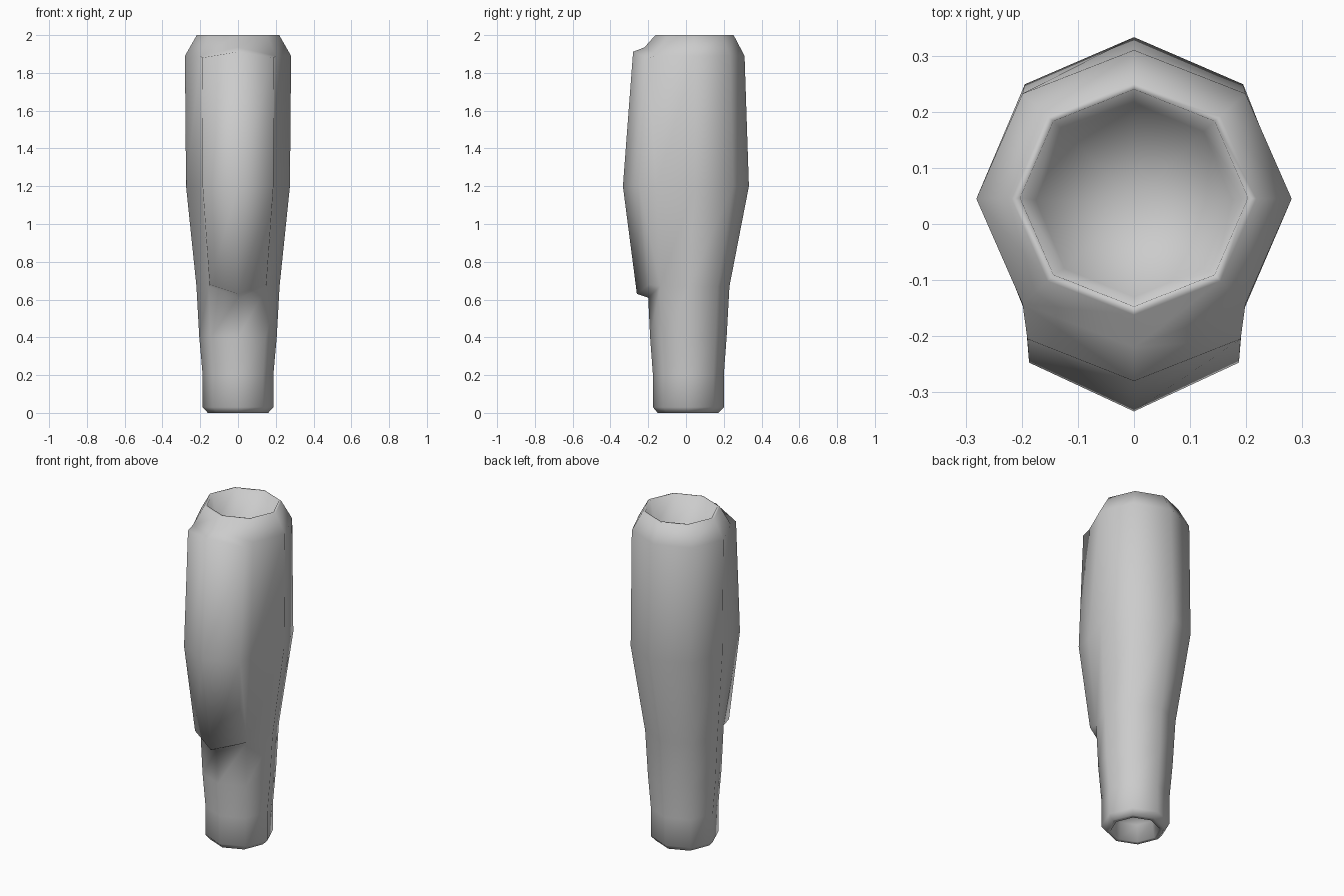
import bpy, bmesh, math

if "Cube" in bpy.data.objects:
    bpy.data.objects.remove(bpy.data.objects["Cube"])

bm = bmesh.new()
SIDES = 8
FRONT = 6  # index of the corner that faces -y


def ring(z, half_width, y_front, y_back, z_front=None):
    """Eight-sided cross-section; the front corner may sit at its own height."""
    cy, ry = (y_front + y_back) / 2, (y_back - y_front) / 2
    out = []
    for k in range(SIDES):
        a = k * math.tau / SIDES
        zz = z_front if (k == FRONT and z_front is not None) else z
        out.append(bm.verts.new((half_width * math.cos(a), cy + ry * math.sin(a), zz)))
    return out


# Tube from the bottom socket, up the outside, and into the top socket
sections = [
    (0.10, 0.12, -0.11, 0.13),
    (0.00, 0.135, -0.125, 0.145),
    (0.00, 0.16, -0.15, 0.17),
    (0.03, 0.187, -0.175, 0.20),
    (0.20, 0.187, -0.175, 0.20),
    (0.40, 0.205, -0.19, 0.215),
    (0.67, 0.220, -0.20, 0.23, 0.61),
    (1.20, 0.275, -0.24, 0.333),
    (1.89, 0.281, -0.22, 0.31, 1.935),
    (2.00, 0.218, -0.162, 0.252),
    (2.00, 0.203, -0.147, 0.24),
    (1.85, 0.175, -0.13, 0.215),
]
rings = [ring(*s) for s in sections]
PANEL_ROWS = (6, 7)

for r in range(len(rings) - 1):
    for k in range(SIDES):
        if r in PANEL_ROWS and k in (FRONT - 1, FRONT):
            continue  # the raised panel goes here
        n = (k + 1) % SIDES
        bm.faces.new((rings[r][k], rings[r][n], rings[r + 1][n], rings[r + 1][k]))

# Socket floors
for loop, z, y in ((rings[0], 0.13, 0.01), (rings[-1], 1.79, 0.04)):
    c = bm.verts.new((0, y, z))
    for k in range(SIDES):
        bm.faces.new((loop[k], loop[(k + 1) % SIDES], c))

# Raised front panel: edge half-width, edge y, edge z, ridge y, ridge z
panel_rows = [
    (0.150, -0.195, 0.68, -0.26, 0.63),
    (0.187, -0.247, 1.20, -0.334, 1.20),
    (0.190, -0.205, 1.88, -0.28, 1.912),
]
panel = [[bm.verts.new(p) for p in ((-x, ye, ze), (0, yr, zr), (x, ye, ze))]
         for x, ye, ze, yr, zr in panel_rows]
base = [[rings[r][k] for k in (FRONT - 1, FRONT, FRONT + 1)] for r in (6, 7, 8)]
for i in range(2):
    for j in range(2):
        bm.faces.new((panel[i][j], panel[i][j + 1], panel[i + 1][j + 1], panel[i + 1][j]))
    for j in (0, 2):  # side walls
        bm.faces.new((base[i][j], panel[i][j], panel[i + 1][j], base[i + 1][j]))
    for e in (0, 2):  # lower and upper ledges
        bm.faces.new((base[e][i], base[e][i + 1], panel[e][i + 1], panel[e][i]))

# The front corner at mid height is covered by the panel
bm.verts.remove(rings[7][FRONT])

bmesh.ops.recalc_face_normals(bm, faces=bm.faces)
for f in bm.faces:
    f.smooth = True
mesh = bpy.data.meshes.new("sleeve")
bm.to_mesh(mesh)
bm.free()
sleeve = bpy.data.objects.new("sleeve", mesh)
bpy.context.collection.objects.link(sleeve)
